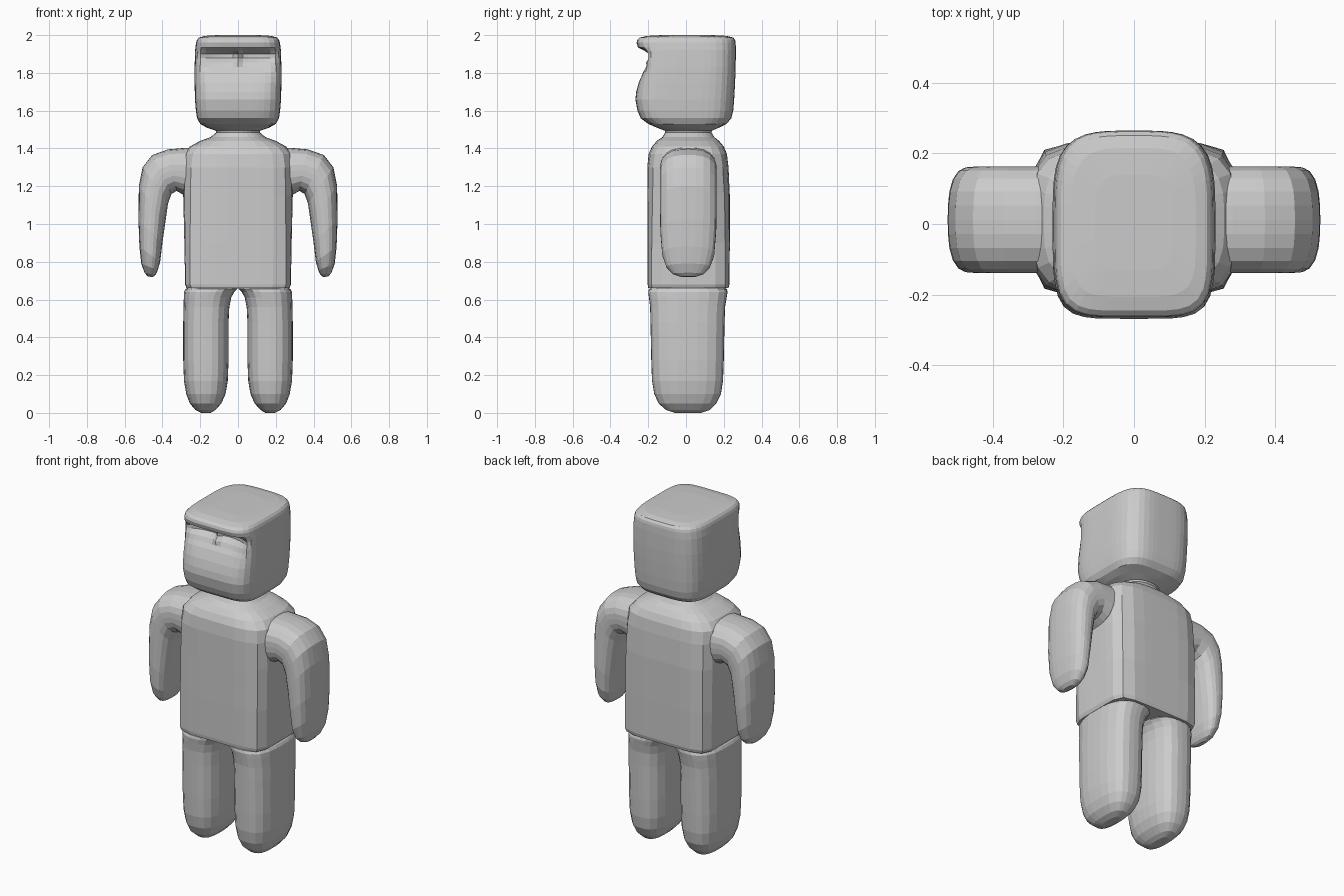
import bpy, bmesh, math
from mathutils import Vector

grey = bpy.data.materials.new("plain_grey")
grey.diffuse_color = (0.6, 0.6, 0.6, 1)


def lerp_table(table, t):
    """Piecewise linear lookup in a list of (t, values...)."""
    for a, b in zip(table, table[1:]):
        if t <= b[0]:
            f = max(0.0, (t - a[0]) / (b[0] - a[0]))
            return [p + (q - p) * f for p, q in zip(a, b)]
    return list(table[-1])


def ring(center, u, v, n_front, n_back, segs):
    """Rounded-box outline spanned by half axes u and v."""
    pts = []
    for i in range(segs):
        a = 2 * math.pi * i / segs
        c, s = math.cos(a), math.sin(a)
        n = n_front if s < 0 else n_back
        r = (abs(c) ** n + abs(s) ** n) ** (-1 / n)
        pts.append(Vector(center) + Vector(u) * c * r + Vector(v) * s * r)
    return pts


def loft(name, rings, deform=None):
    bm = bmesh.new()
    rows = [[bm.verts.new(deform(p) if deform else p) for p in r] for r in rings]
    k = len(rows[0])
    for a, b in zip(rows, rows[1:]):
        for i in range(k):
            j = (i + 1) % k
            bm.faces.new((a[i], a[j], b[j], b[i]))
    bm.faces.new(rows[0])
    bm.faces.new(rows[-1])
    bmesh.ops.recalc_face_normals(bm, faces=bm.faces)
    me = bpy.data.meshes.new(name)
    bm.to_mesh(me)
    bm.free()
    me.materials.append(grey)
    ob = bpy.data.objects.new(name, me)
    bpy.context.collection.objects.link(ob)
    return ob


def level(z, x0, x1, y0, y1, nf, nb, segs):
    """Horizontal outline filling the given x and y range."""
    return ring(((x0 + x1) / 2, (y0 + y1) / 2, z), ((x1 - x0) / 2, 0, 0),
                (0, (y1 - y0) / 2, 0), nf, nb, segs)


# Torso with sloping shoulders and neck: z, half width, front y, back y, squareness
torso = [(0.66, 0.272, -0.2, 0.225, 7), (0.68, 0.28, -0.203, 0.23, 7),
         (0.9, 0.284, -0.205, 0.232, 6), (1.15, 0.29, -0.205, 0.232, 5),
         (1.3, 0.29, -0.205, 0.225, 4.5), (1.37, 0.285, -0.198, 0.217, 4),
         (1.41, 0.255, -0.18, 0.2, 3.5), (1.44, 0.2, -0.155, 0.175, 3),
         (1.46, 0.145, -0.125, 0.15, 2.5), (1.485, 0.115, -0.11, 0.135, 2.3),
         (1.52, 0.13, -0.12, 0.145, 2.3)]
loft("torso", [level(z, -w, w, f, b, n, n, 32) for z, w, f, b, n in torso])

# Head: z, half width, front y, back y
head = [(1.495, 0.12, -0.115, 0.14), (1.51, 0.165, -0.155, 0.175),
        (1.53, 0.2, -0.2, 0.215), (1.56, 0.217, -0.24, 0.24),
        (1.6, 0.223, -0.257, 0.25), (1.66, 0.228, -0.268, 0.255),
        (1.75, 0.23, -0.258, 0.26), (1.83, 0.23, -0.247, 0.263),
        (1.92, 0.227, -0.25, 0.264), (1.96, 0.222, -0.262, 0.263),
        (1.975, 0.217, -0.258, 0.26), (1.987, 0.207, -0.245, 0.25),
        (1.996, 0.175, -0.205, 0.215), (2.0, 0.11, -0.13, 0.14)]
levels = sorted({h[0] for h in head} | {1.7, 1.78, 1.805, 1.855, 1.88, 1.9, 1.915, 1.935})
# Depth of the hollow under the brow, by height
hollow = [(1.7, 0), (1.75, 0.008), (1.805, 0.025), (1.855, 0.055), (1.88, 0.085),
          (1.9, 0.085), (1.915, 0.05), (1.935, 0.0)]


def carve_face(p):
    if p.y < -0.15 and abs(p.x) < 0.21 and 1.7 < p.z < 1.935:
        side = 1 - (p.x / 0.21) ** 4
        nose = 0.35 * max(0, 1 - abs(p.x) / 0.03) if p.z > 1.84 else 0
        p.y += lerp_table(hollow, p.z)[1] * side * (1 - nose)
    return p


head_rings = []
for z in levels:
    _, w, f, b = lerp_table(head, z)
    n = 2.5 if z < 1.52 else 5
    head_rings.append(level(z, -w, w, f, b, n, min(n, 3.8), 56))
loft("head", head_rings, carve_face)

# Arm outline: inner x, inner z, outer x, outer z, half depth
arm = [(0.2, 1.18, 0.2, 1.405, 0.15), (0.29, 1.155, 0.28, 1.403, 0.15),
       (0.325, 1.175, 0.37, 1.395, 0.15), (0.352, 1.16, 0.455, 1.365, 0.15),
       (0.37, 1.11, 0.505, 1.3, 0.15), (0.383, 1.02, 0.525, 1.2, 0.15),
       (0.4, 0.9, 0.527, 1.02, 0.148), (0.412, 0.8, 0.522, 0.88, 0.138),
       (0.425, 0.755, 0.512, 0.79, 0.115), (0.437, 0.73, 0.495, 0.742, 0.082),
       (0.452, 0.719, 0.478, 0.722, 0.04)]
# Leg outline: z, inner x, outer x, front y, back y
leg = [(0.0, 0.145, 0.195, -0.06, 0.08), (0.015, 0.12, 0.225, -0.105, 0.125),
       (0.05, 0.088, 0.255, -0.145, 0.16), (0.1, 0.066, 0.274, -0.168, 0.185),
       (0.17, 0.054, 0.286, -0.18, 0.196), (0.28, 0.05, 0.29, -0.184, 0.2),
       (0.48, 0.05, 0.29, -0.188, 0.204), (0.56, 0.046, 0.288, -0.19, 0.207),
       (0.61, 0.036, 0.287, -0.196, 0.215), (0.64, 0.02, 0.286, -0.2, 0.22),
       (0.655, 0.004, 0.278, -0.196, 0.217), (0.665, 0.0, 0.26, -0.18, 0.2)]
for side, s in (("left", 1), ("right", -1)):
    rings = []
    for xi, zi, xo, zo, d in arm:
        mid = (s * (xi + xo) / 2, 0.012, (zi + zo) / 2)
        half = (s * (xo - xi) / 2, 0, (zo - zi) / 2)
        rings.append(ring(mid, half, (0, d, 0), 2.7, 2.7, 24))
    loft(side + "_arm", rings)
    loft(side + "_leg", [level(z, s * a, s * b, f, k, 2.8, 2.8, 24)
                         for z, a, b, f, k in leg])
